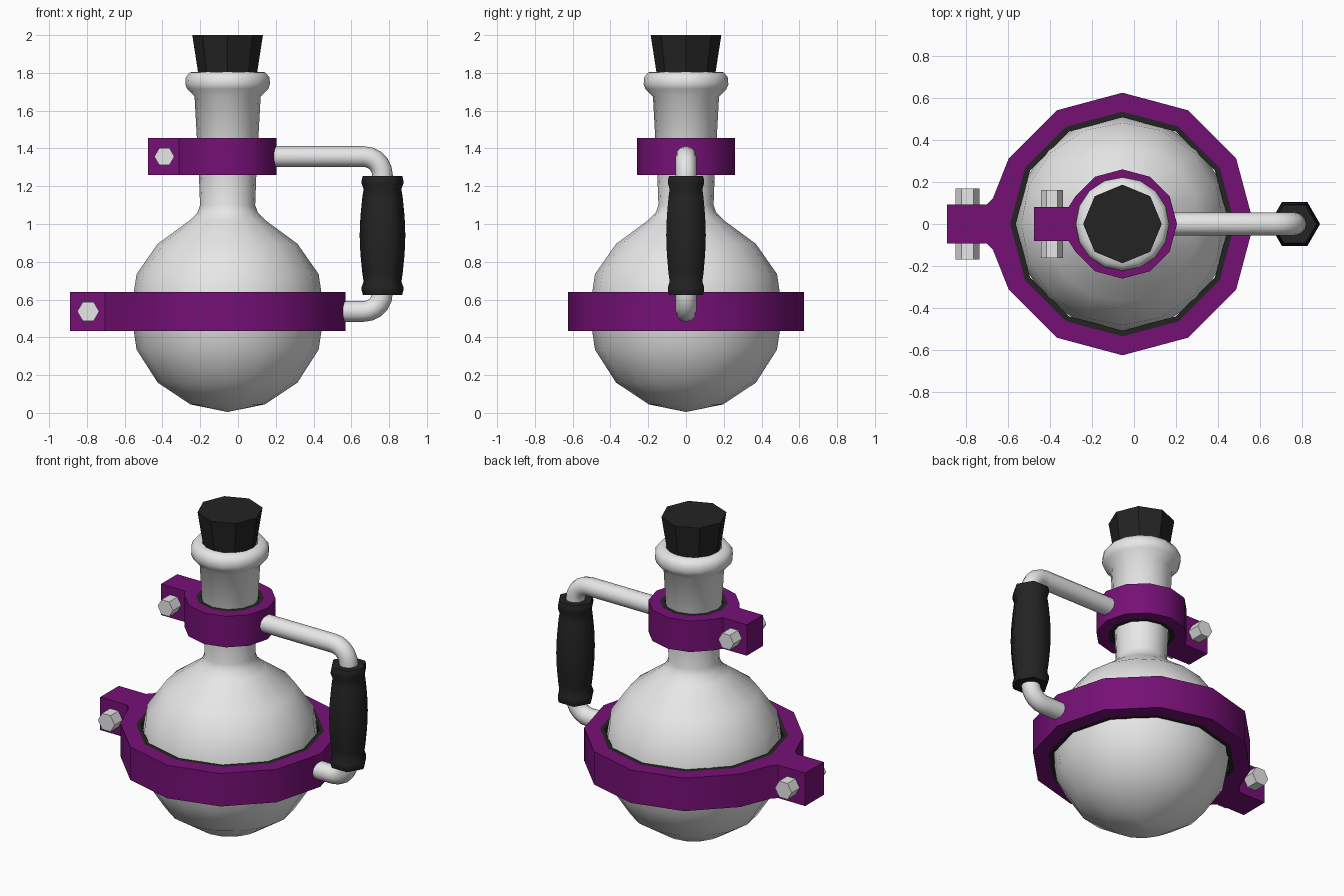
import bpy, bmesh, math
from mathutils import Vector

if "Cube" in bpy.data.objects:
    bpy.data.objects.remove(bpy.data.objects["Cube"])

CX = -0.055          # flask axis
GX = 0.765           # grip axis
Z_LOW, Z_HIGH = 0.537, 1.357


def material(name, rgb):
    m = bpy.data.materials.new(name)
    m.diffuse_color = (*rgb, 1)
    m.use_nodes = True
    m.node_tree.nodes["Principled BSDF"].inputs["Base Color"].default_value = m.diffuse_color
    return m


WHITE = material("pale_grey", (0.8, 0.8, 0.8))
PURPLE = material("purple", (0.18, 0.005, 0.18))
BLACK = material("black_rubber", (0.017, 0.017, 0.017))


def finish(obj, mat, angle):
    obj.data.materials.clear()
    obj.data.materials.append(mat)
    bpy.ops.object.select_all(action='DESELECT')
    obj.select_set(True)
    bpy.context.view_layer.objects.active = obj
    bpy.ops.object.shade_smooth_by_angle(angle=math.radians(angle))
    return obj


def from_bmesh(name, bm, mat, angle):
    bmesh.ops.remove_doubles(bm, verts=bm.verts, dist=1e-5)
    bmesh.ops.recalc_face_normals(bm, faces=bm.faces)
    me = bpy.data.meshes.new(name)
    bm.to_mesh(me)
    bm.free()
    obj = bpy.data.objects.new(name, me)
    bpy.context.collection.objects.link(obj)
    return finish(obj, mat, angle)


def lathe(name, profile, cx, sides, mat, angle):
    """Turn a (radius, z) profile around a vertical axis."""
    bm = bmesh.new()
    rings = []
    for r, z in profile:
        rings.append([bm.verts.new((cx + r * math.cos(2 * math.pi * i / sides),
                                    r * math.sin(2 * math.pi * i / sides), z))
                      for i in range(sides)])
    for a, b in zip(rings, rings[1:]):
        for i in range(sides):
            j = (i + 1) % sides
            bm.faces.new((a[i], a[j], b[j], b[i]))
    bm.faces.new(rings[0][::-1])
    bm.faces.new(rings[-1])
    return from_bmesh(name, bm, mat, angle)


def circle(r, n=12):
    return [(CX + r * math.cos(2 * math.pi * i / n), r * math.sin(2 * math.pi * i / n))
            for i in range(n)]


def plate(name, outlines, z, height, mat):
    """Extrude a flat outline with a hole."""
    cu = bpy.data.curves.new(name, 'CURVE')
    cu.dimensions = '2D'
    cu.fill_mode = 'BOTH'
    cu.extrude = height / 2
    for pts in outlines:
        s = cu.splines.new('POLY')
        s.points.add(len(pts) - 1)
        for p, (x, y) in zip(s.points, pts):
            p.co = (x, y, 0, 1)
        s.use_cyclic_u = True
    tmp = bpy.data.objects.new(name + "_outline", cu)
    bpy.context.collection.objects.link(tmp)
    bpy.context.view_layer.update()
    bm = bmesh.new()
    bm.from_mesh(tmp.evaluated_get(bpy.context.evaluated_depsgraph_get()).to_mesh())
    bpy.data.objects.remove(tmp)
    bmesh.ops.translate(bm, verts=bm.verts, vec=(0, 0, z))
    return from_bmesh(name, bm, mat, 40)


def clamp(name, z, height, r_out, r_mid, r_in, lug, bolt):
    """Ring with a lug on the left, a rubber liner and a hex bolt."""
    ring = circle(r_out)
    outline = ring[:6] + lug + [(x, -y) for x, y in reversed(lug)] + ring[7:]
    plate(name + "_clamp", [outline, circle(r_mid)], z, height, PURPLE)
    plate(name + "_liner", [circle(r_mid), circle(r_in)], z, height, BLACK)
    bx, br, half = bolt
    bpy.ops.mesh.primitive_cylinder_add(vertices=6, radius=br, depth=half * 2)
    obj = bpy.context.object
    obj.name = name + "_bolt"
    for v in obj.data.vertices:      # corners point sideways
        x, y, h = v.co
        v.co = (bx + y, h, z - x)
    obj.data.flip_normals()
    bm = bmesh.new()
    bm.from_mesh(obj.data)
    bmesh.ops.recalc_face_normals(bm, faces=bm.faces)
    bm.to_mesh(obj.data)
    bm.free()
    finish(obj, WHITE, 30)


# Flask: round body, neck and rolled lip
lathe("flask", [(0.001, 0.005), (0.197, 0.045), (0.37, 0.16), (0.482, 0.335),
                (0.512, 0.535), (0.482, 0.735), (0.37, 0.895), (0.2, 1.02),
                (0.16, 1.06), (0.146, 1.1), (0.152, 1.26), (0.175, 1.675),
                (0.215, 1.715), (0.224, 1.74), (0.222, 1.775), (0.2, 1.803),
                (0.16, 1.806), (0.15, 1.78)], CX, 16, WHITE, 60)

# Stopper
lathe("stopper", [(0.148, 1.74), (0.156, 1.8), (0.187, 2.0)], CX, 8, BLACK, 30)

# Clamps around body and neck
clamp("body", Z_LOW, 0.206, 0.625, 0.535, 0.508,
      [(-0.672, 0.122), (-0.703, 0.092), (-0.89, 0.092)], (-0.793, 0.058, 0.17))
clamp("neck", Z_HIGH, 0.194, 0.26, 0.193, 0.167,
      [(-0.312, 0.08), (-0.477, 0.08)], (-0.39, 0.053, 0.162))

# Handle tube: bent bar joining both clamps
BEND = 0.1
path = [Vector((0.17, 0, Z_HIGH))]
for zc, start in ((Z_HIGH - BEND, 90), (Z_LOW + BEND, 0)):
    for k in range(6):
        a = math.radians(start - 18 * k)
        path.append(Vector((GX - BEND + BEND * math.cos(a), 0, zc + BEND * math.sin(a))))
path.append(Vector((0.545, 0, Z_LOW)))
SIDES, R = 12, 0.055
bm = bmesh.new()
rings = []
for i, p in enumerate(path):
    d = (path[min(i + 1, len(path) - 1)] - path[max(i - 1, 0)]).normalized()
    if i in (1, 6, 7, 12):           # straight ends of the bends
        d = Vector((1, 0, 0)) if i == 1 else Vector((-1, 0, 0)) if i == 12 else Vector((0, 0, -1))
    side = Vector((0, 1, 0))
    up = side.cross(d)
    rings.append([bm.verts.new(p + R * (math.cos(t) * side + math.sin(t) * up))
                  for t in (2 * math.pi * k / SIDES for k in range(SIDES))])
for a, b in zip(rings, rings[1:]):
    for i in range(SIDES):
        j = (i + 1) % SIDES
        bm.faces.new((a[i], a[j], b[j], b[i]))
bm.faces.new(rings[0])
bm.faces.new(rings[-1][::-1])
from_bmesh("handle_tube", bm, WHITE, 50)

# Grip: hexagonal, bulging, with collars at both ends
half = [(0.104, 0.315), (0.111, 0.29), (0.111, 0.275), (0.1, 0.245),
        (0.107, 0.2), (0.117, 0.1)]
grip = ([(r, 0.94 - h) for r, h in half] + [(0.121, 0.94)]
        + [(r, 0.94 + h) for r, h in reversed(half)])
lathe("grip", grip, GX, 6, BLACK, 65)
